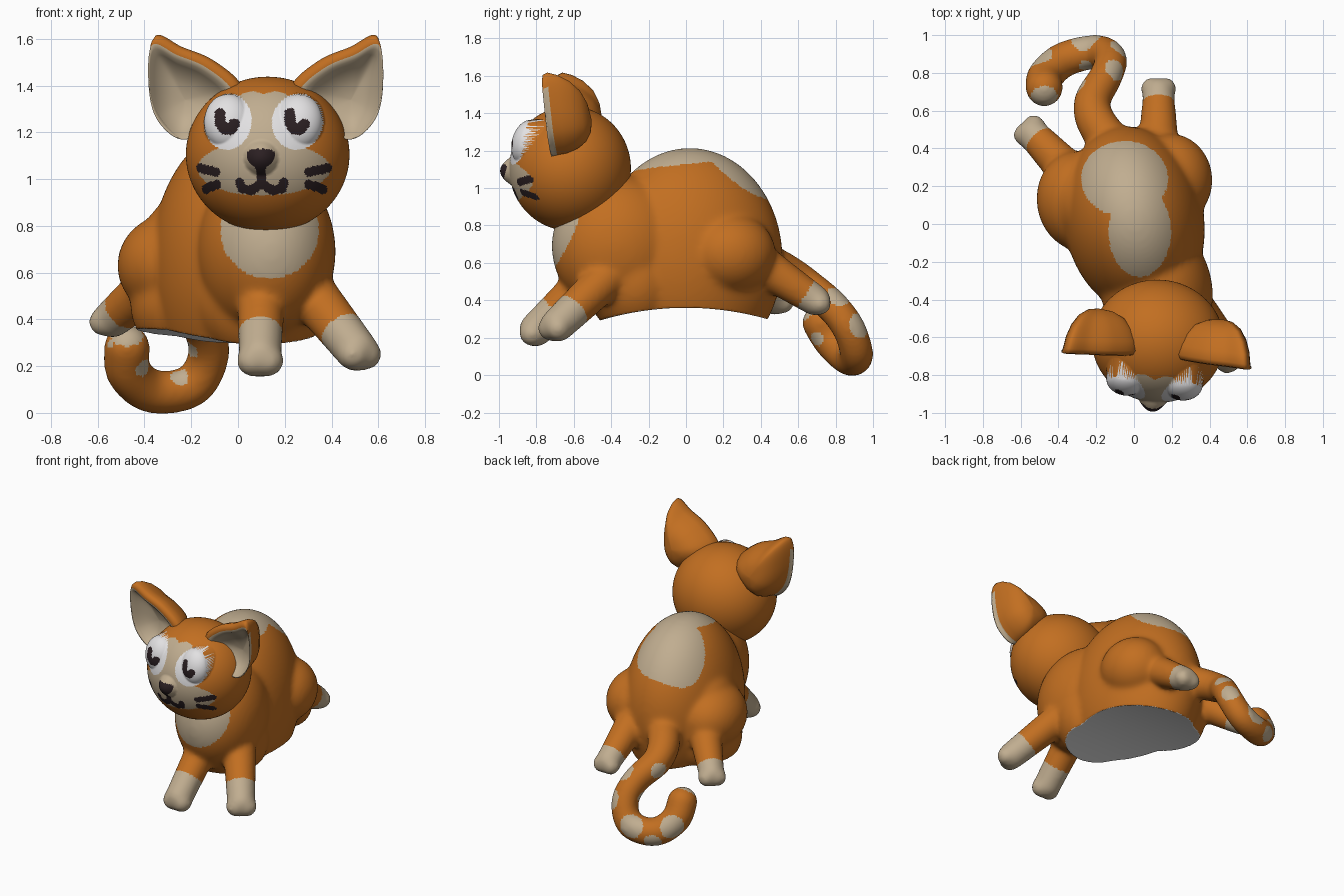
import bpy, bmesh, math
from mathutils import Vector, Matrix

if "Cube" in bpy.data.objects:
    bpy.data.objects.remove(bpy.data.objects["Cube"])

def material(name, rgb):
    m = bpy.data.materials.new(name)
    m.diffuse_color = (*rgb, 1)
    m.use_nodes = True
    m.node_tree.nodes["Principled BSDF"].inputs["Base Color"].default_value = m.diffuse_color
    return m

MATS = [material("orange fur", (0.54, 0.158, 0.015)),
        material("cream fur", (0.53, 0.42, 0.28)),
        material("eye white", (0.76, 0.75, 0.76)),
        material("dark brown", (0.024, 0.014, 0.016)),
        material("grey base", (0.75, 0.75, 0.75))]
ORANGE, CREAM, WHITE, DARK, GREY = range(5)

def make_object(name, mesh):
    ob = bpy.data.objects.new(name, mesh)
    bpy.context.collection.objects.link(ob)
    for m in MATS:
        mesh.materials.append(m)
    mesh.polygons.foreach_set("use_smooth", [True] * len(mesh.polygons))
    return ob

def ball_template(sub):
    bm = bmesh.new()
    bmesh.ops.create_icosphere(bm, subdivisions=sub, radius=1)
    bm.verts.index_update()
    data = [v.co.copy() for v in bm.verts], [[v.index for v in f.verts] for f in bm.faces]
    bm.free()
    return data

SMALL, LARGE = ball_template(3), ball_template(5)
verts, faces = [], []

def ellipsoid(c, r, yaw=0, ball=LARGE):
    mat = Matrix.Translation(c) @ Matrix.Rotation(math.radians(yaw), 4, 'Z') @ Matrix.Diagonal((*r, 1))
    k = len(verts)
    verts.extend(mat @ v for v in ball[0])
    faces.extend([i + k for i in f] for f in ball[1])

def spline(pts, n, closed=False):
    """Catmull-Rom curve through the points."""
    pts = [Vector(p) for p in pts]
    k, out = len(pts), []
    for i in range(k if closed else k - 1):
        p = [pts[j % k] if closed else pts[max(0, min(k - 1, j))] for j in range(i - 1, i + 3)]
        for s in range(n):
            t = s / n
            out.append(0.5 * (2 * p[1] + (p[2] - p[0]) * t + (2 * p[0] - 5 * p[1] + 4 * p[2] - p[3]) * t * t
                              + (3 * p[1] - p[0] - 3 * p[2] + p[3]) * t ** 3))
    return out if closed else out + [pts[-1]]

# ---------------- body, legs and tail ----------------
# each leg: start, end, start radius, end radius, cream length before the end
LEGS = [((0.10, -0.46, 0.58), (0.095, -0.80, 0.245), 0.108, 0.094, 0.14),
        ((0.29, -0.40, 0.54), (0.505, -0.685, 0.27), 0.112, 0.094, 0.13),
        ((-0.33, 0.26, 0.58), (-0.535, 0.475, 0.405), 0.112, 0.085, 0.06),
        ((0.13, 0.40, 0.59), (0.13, 0.69, 0.40), 0.112, 0.085, 0.06)]
TAIL = [(-0.1, 0.40, 0.61), (-0.2, 0.54, 0.54), (-0.22, 0.65, 0.47), (-0.15, 0.78, 0.37),
        (-0.125, 0.87, 0.25), (-0.18, 0.91, 0.13), (-0.28, 0.90, 0.09), (-0.39, 0.86, 0.10),
        (-0.47, 0.78, 0.18), (-0.475, 0.72, 0.28)]
SPOTS = [((-0.475, 0.66, 0.35), 0.075), ((-0.50, 0.87, 0.16), 0.08), ((-0.25, 0.98, 0.14), 0.08),
         ((-0.40, 0.95, 0.05), 0.06), ((-0.06, 0.94, 0.27), 0.07), ((-0.09, 0.82, 0.43), 0.065),
         ((-0.29, 0.72, 0.45), 0.055), ((-0.25, 0.84, 0.15), 0.04), ((-0.42, 0.71, 0.20), 0.045),
         ((-0.19, 0.81, 0.28), 0.045)]

ellipsoid((0.0, 0.02, 0.62), (0.37, 0.50, 0.595), 10)          # trunk
ellipsoid((0.12, -0.35, 0.69), (0.295, 0.37, 0.38), 10)        # chest
ellipsoid((0.10, -0.28, 0.50), (0.29, 0.25, 0.30), 10)         # lower chest
ellipsoid((0.20, 0.24, 0.65), (0.215, 0.24, 0.215), 10)        # right haunch
ellipsoid((-0.29, 0.12, 0.63), (0.225, 0.265, 0.22), 10)       # left haunch
ellipsoid((-0.20, 0.10, 0.71), (0.215, 0.24, 0.23), 10)        # left flank
ellipsoid((-0.20, 0.10, 0.46), (0.26, 0.27, 0.24), 10)         # left underside
socks = []
for a, b, r0, r1, length in LEGS:
    a, b = Vector(a), Vector(b)
    for i in range(13):
        r = r0 + (r1 - r0) * i / 12
        ellipsoid(a.lerp(b, i / 12), (r, r, r), 0, SMALL)
    d = (b - a).normalized()
    side = d.cross(Vector((0, 0, 1))).normalized()
    for s in (-1, 1):                                           # toes
        ellipsoid(b + d * 0.032 + side * 0.034 * s, (r1 * 0.74,) * 3, 0, SMALL)
    socks.append((b, d, length))
for i, p in enumerate(spline(TAIL, 5)):
    r = 0.115 - 0.025 * min(1, i / 15) + 0.01 * max(0, i / 22 - 1)
    ellipsoid(p, (r, r, r), 0, SMALL)

# fuse into one soft skin
raw = bpy.data.meshes.new("body_source")
raw.from_pydata(verts, [], faces)
src = make_object("body_source", raw)
mod = src.modifiers.new("fuse", 'REMESH')
mod.mode, mod.voxel_size = 'VOXEL', 0.013
mod = src.modifiers.new("soften", 'SMOOTH')
mod.factor, mod.iterations = 0.5, 28
dg = bpy.context.evaluated_depsgraph_get()
me = bpy.data.meshes.new_from_object(src.evaluated_get(dg))
bpy.data.objects.remove(src)
me.name = "body"
me.materials.clear()

def base_z(y):
    return 0.36 - 0.32 * y * y

# flatten the underside to the shallow arched base
for v in me.vertices:
    if abs(v.co.y) < 0.55:
        v.co.z = max(v.co.z, base_z(v.co.y))
me.update()
body = make_object("body", me)

def in_oval(x, y, cx, cy, rx, ry):
    return ((x - cx) / rx) ** 2 + ((y - cy) / ry) ** 2 < 1

SPOTS = [(Vector(p), r) for p, r in SPOTS]

def body_colour(c, n):
    if abs(c.y) < 0.55 and c.z < base_z(c.y) + 0.003 and n.z < -0.7:
        return GREY
    if c.z < 0.6:
        for b, d, length in socks:
            q = c - b
            h = q.dot(d)
            if -length < h < 0.2 and (q - d * h).length < 0.125:
                return CREAM
    if c.y > 0.55 and any((c - p).length < r for p, r in SPOTS):
        return CREAM
    if c.y < -0.45 and n.y < 0 and in_oval(c.x, c.z, 0.135, 0.78, 0.21, 0.205):   # bib
        return CREAM
    if c.z > 0.75 and (in_oval(c.x, c.y, -0.05, 0.24, 0.23, 0.20)       # back patch
                       or in_oval(c.x, c.y, 0.03, -0.04, 0.165, 0.24)):
        return CREAM
    return ORANGE

me.polygons.foreach_set("material_index", [body_colour(p.center.copy(), p.normal.copy()) for p in me.polygons])

# ---------------- head ----------------
HEAD = Matrix.Translation((0.127, -0.62, 1.105)) @ Matrix.Rotation(math.radians(-5), 4, 'Z')
EYE_U, EYE_Z, EYE_R = 0.15, 0.14, (0.106, 0.12)

def near(x, y, line, r):
    for (ax, ay), (bx, by) in zip(line, line[1:]):
        dx, dy = bx - ax, by - ay
        t = max(0, min(1, ((x - ax) * dx + (y - ay) * dy) / (dx * dx + dy * dy)))
        if math.hypot(x - ax - dx * t, y - ay - dy * t) < r:
            return True
    return False

PUPIL = [(-0.03, 0.035), (-0.028, -0.005), (-0.010, -0.030), (0.015, -0.032), (0.032, -0.010)]
NOSE = [(0.0, 0.0), (0.036, -0.004), (0.0, -0.045), (0.0, 0.0)]
MOUTH = [(0, -0.04), (0, -0.125), (0.045, -0.153), (0.085, -0.145), (0.095, -0.118)]
WHISKERS = [[(0.20, -0.075), (0.272, -0.058)], [(0.20, -0.128), (0.25, -0.148)]]

def head_colour(u, y, z):
    if y > -0.05:
        return ORANGE
    for s in (-1, 1):
        if in_oval(u, z, s * EYE_U, EYE_Z, *EYE_R):
            return DARK if near(u - s * EYE_U, z - EYE_Z, PUPIL, 0.024) else WHITE
    u = abs(u)
    if near(u, z, NOSE, 0.026) or near(u, z, MOUTH, 0.02) or any(near(u, z, w, 0.02) for w in WHISKERS):
        return DARK
    if in_oval(u, z, 0.05, 0.15, 0.10, 0.12) or in_oval(u, z, 0, -0.06, 0.285, 0.115):
        return CREAM
    return ORANGE

# sphere of rings about the front-back axis, with eye and nose bulges
N, RINGS_H = 220, 150
hv, hf = [], []
for i in range(RINGS_H):
    a = math.pi * (i + 0.25) / (RINGS_H - 0.5)
    for j in range(N):
        t = 2 * math.pi * j / N
        x, y, z = 0.35 * math.sin(a) * math.cos(t), -0.325 * math.cos(a), 0.333 * math.sin(a) * math.sin(t)
        if y < 0:
            e = 1 - ((abs(x) - EYE_U) / EYE_R[0]) ** 2 - ((z - EYE_Z) / EYE_R[1]) ** 2
            k = 1 - (x / 0.075) ** 2 - ((z + 0.015) / 0.075) ** 2
            if e > 0:
                y = min(y, -0.215 - 0.085 * math.sqrt(e) + 0.15 * (z - EYE_Z))
            y -= 0.05 * max(0, k)
        hv.append((x, y, z))
for i in range(RINGS_H - 1):
    for j in range(N):
        k = (j + 1) % N
        hf.append((i * N + j, i * N + k, (i + 1) * N + k, (i + 1) * N + j))
hf += [tuple(range(N - 1, -1, -1)), tuple(range((RINGS_H - 1) * N, RINGS_H * N))]
me = bpy.data.meshes.new("head")
me.from_pydata(hv, [], hf)
me.polygons.foreach_set("material_index", [head_colour(*p.center) for p in me.polygons])
make_object("head", me).matrix_world = HEAD

# ---------------- ears ----------------
EAR = [(-0.475, 0.508), (-0.36, 0.46), (-0.23, 0.405), (-0.11, 0.30), (-0.13, 0.19),
       (-0.27, 0.09), (-0.37, 0.08), (-0.465, 0.18), (-0.495, 0.34)]
# rings: scale, depth, centre shift towards the outer edge
RINGS = [(0.02, 0.14, 0), (0.35, 0.13, 0), (0.62, 0.10, 0), (0.82, 0.05, 0), (0.95, -0.01, 0), (1.0, -0.06, 0),
         (0.985, -0.085, 0.3), (0.93, -0.092, 0.8), (0.86, -0.085, 1), (0.76, -0.06, 1),
         (0.58, -0.025, 1), (0.32, 0.0, 1), (0.02, 0.01, 1)]

def ear(name, s):
    bm = bmesh.new()
    mid = Vector((-0.33, 0.26))
    outline = spline(EAR, 8, True)
    loops = []
    for k, y, shift in RINGS:
        ring = [mid + (p - mid) * k + Vector((-0.026, -0.026)) * shift for p in outline]
        loops.append([bm.verts.new((-s * q.x, y - 0.1 * (q.y - 0.3), q.y)) for q in ring])
    n = len(outline)
    for r in range(len(loops) - 1):
        for i in range(n):
            j = (i + 1) % n
            f = bm.faces.new((loops[r][i], loops[r][j], loops[r + 1][j], loops[r + 1][i]))
            outer = r >= 5 and outline[i].x < -0.3 and outline[i].y < 0.48
            f.material_index = CREAM if r >= 7 or (outer and outline[i].y < 0.42) else ORANGE
    bm.faces.new(loops[0])
    bm.faces.new(loops[-1]).material_index = CREAM
    bmesh.ops.recalc_face_normals(bm, faces=bm.faces)
    mesh = bpy.data.meshes.new(name)
    bm.to_mesh(mesh)
    bm.free()
    make_object(name, mesh).matrix_world = HEAD

ear("left_ear", -1)
ear("right_ear", 1)
